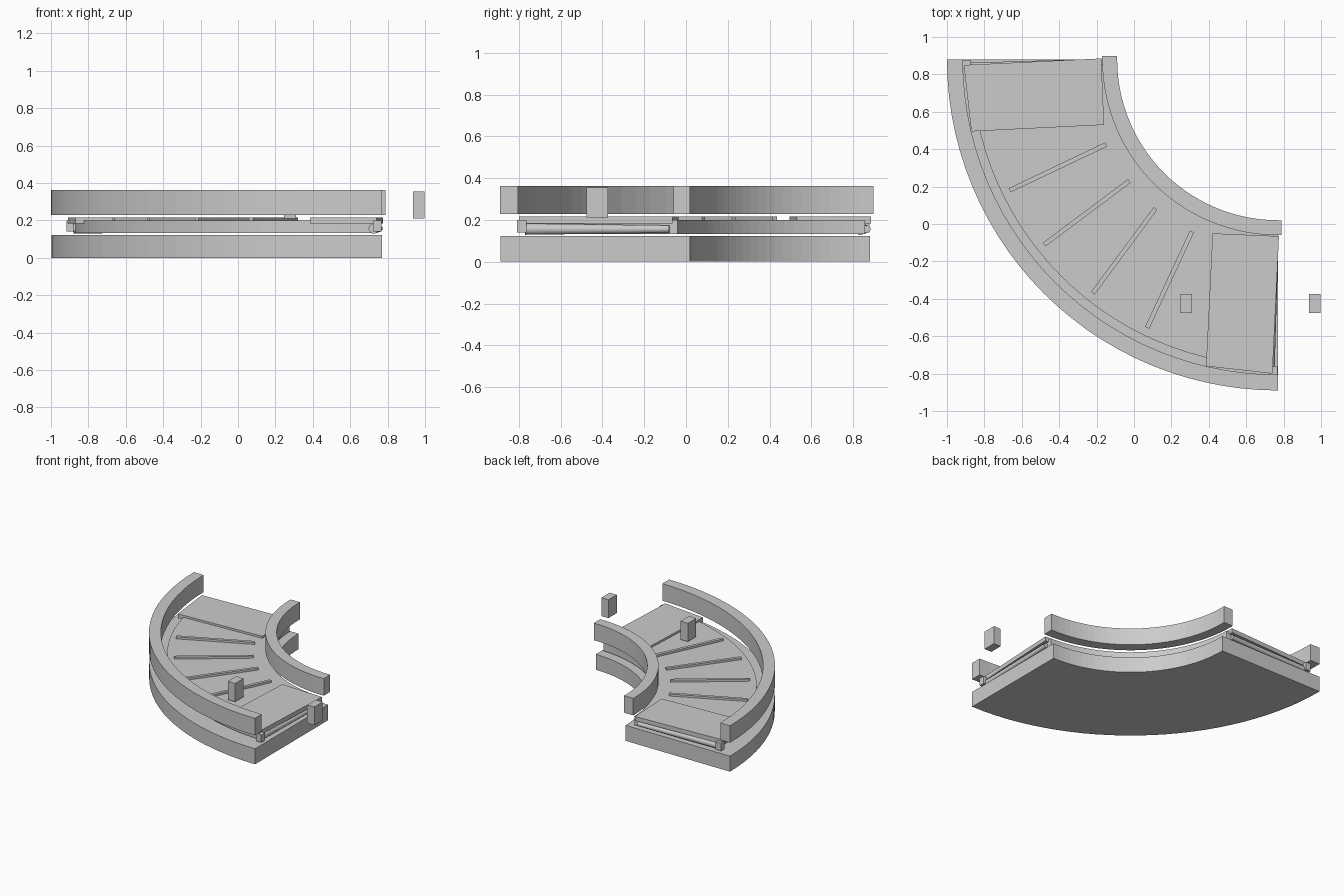
import bpy, bmesh, math
from mathutils import Vector, Matrix

if "Cube" in bpy.data.objects:
    bpy.data.objects.remove(bpy.data.objects["Cube"])

C = Vector((0.77, 0.88, 0))  # centre of the bend


def make(name, bm):
    bmesh.ops.recalc_face_normals(bm, faces=bm.faces)
    me = bpy.data.meshes.new(name)
    bm.to_mesh(me)
    bm.free()
    ob = bpy.data.objects.new(name, me)
    bpy.context.collection.objects.link(ob)
    return ob


def prism(name, pts, z0, z1):
    bm = bmesh.new()
    f = bm.faces.new([bm.verts.new((x, y, z0)) for x, y in pts])
    ext = bmesh.ops.extrude_face_region(bm, geom=[f])
    top = [v for v in ext["geom"] if isinstance(v, bmesh.types.BMVert)]
    bmesh.ops.translate(bm, verts=top, vec=(0, 0, z1 - z0))
    return make(name, bm)


def sector(name, r0, r1, z0, z1, a0=180, a1=270, n=28, ext=0.0):
    """Curved bar of rectangular section, with optional straight end extension."""
    bm = bmesh.new()
    rings = []
    stations = [(math.radians(a0 + (a1 - a0) * i / n), Vector()) for i in range(n + 1)]
    if ext:
        stations.insert(0, (stations[0][0], Vector((0, ext, 0))))
        stations.append((stations[-1][0], Vector((ext, 0, 0))))
    for a, off in stations:
        d = Vector((math.cos(a), math.sin(a), 0))
        rings.append([bm.verts.new(C + off + d * r + Vector((0, 0, z)))
                      for r, z in ((r0, z0), (r1, z0), (r1, z1), (r0, z1))])
    for p, q in zip(rings, rings[1:]):
        for k in range(4):
            bm.faces.new((p[k], p[(k + 1) % 4], q[(k + 1) % 4], q[k]))
    bm.faces.new(rings[0])
    bm.faces.new(rings[-1])
    return make(name, bm)


def box(name, c, s):
    (x, y, z), (w, d, h) = c, s
    return prism(name, [(x - w/2, y - d/2), (x + w/2, y - d/2),
                        (x + w/2, y + d/2), (x - w/2, y + d/2)], z - h/2, z + h/2)


def cone_between(name, p, q, r1, r2):
    p, q = Vector(p), Vector(q)
    bm = bmesh.new()
    m = Matrix.Translation((p + q) / 2) @ (q - p).to_track_quat('Z', 'Y').to_matrix().to_4x4()
    bmesh.ops.create_cone(bm, cap_ends=True, segments=16, radius1=r1, radius2=r2,
                          depth=(q - p).length, matrix=m)
    return make(name, bm)


# Base and guard rails
sector("base", 0.86, 1.768, 0.0, 0.122)
sector("outer_rail", 1.685, 1.77, 0.228, 0.362)
sector("inner_rail", 0.86, 0.94, 0.228, 0.362, ext=0.018)

# Belt body
sector("belt", 0.92, 1.64, 0.132, 0.2, a0=181.5, a1=268.5)

# End plates, mirrored across the diagonal of the bend
plate = [(0.42, -0.05), (0.385, -0.76), (0.74, -0.80), (0.775, -0.065)]
mirror = lambda x, y: (C.x + (y - C.y), C.y + (x - C.x))
prism("end_plate_right", plate, 0.182, 0.216)
prism("end_plate_back", [mirror(*p) for p in plate], 0.182, 0.216)

# Tapered end rollers
ends = [(0.755, -0.08), (0.725, -0.77)]
for name, (p, q) in (("end_roller_right", ends),
                     ("end_roller_back", [mirror(*e) for e in ends])):
    ob = cone_between(name, (*p, 0.156), (*q, 0.156), 0.018, 0.027)
    for f in ob.data.polygons:
        f.use_smooth = len(f.vertices) == 4

# End bearing blocks
for name, p in (("bearing_right", (0.745, -0.785)), ("bearing_back", mirror(0.745, -0.785))):
    box(name, (*p, 0.17), (0.045, 0.045, 0.06))

# Radial slats on the belt
slats = [((-0.665, 0.18), (-0.15, 0.425)), ((-0.48, -0.11), (-0.025, 0.23)),
         ((-0.22, -0.37), (0.115, 0.083)), ((0.07, -0.555), (0.31, -0.04))]
for i, (p, q) in enumerate(slats):
    p, q = Vector(p), Vector(q)
    n = (q - p).normalized().orthogonal() * 0.012
    prism(f"slat_{i + 1}", [p + n, q + n, q - n, p - n], 0.195, 0.216)

# Small marker blocks, one on the belt and one past the end
box("block_on_belt", (0.277, -0.425, 0.283), (0.064, 0.104, 0.144))
box("block_past_end", (0.967, -0.425, 0.283), (0.062, 0.104, 0.144))
